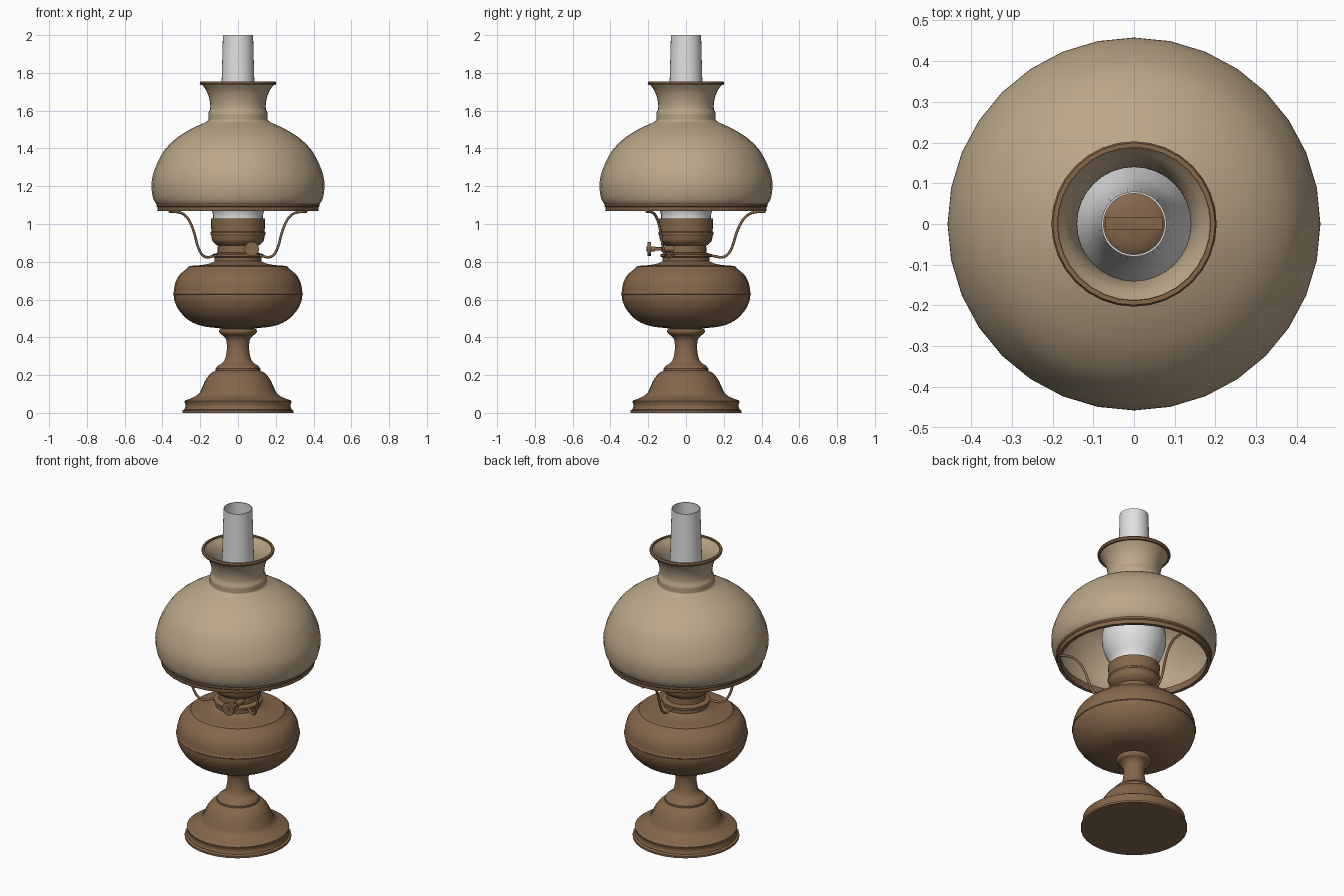
import bpy, bmesh, math
from mathutils import Vector

if "Cube" in bpy.data.objects:
    bpy.data.objects.remove(bpy.data.objects["Cube"])


def material(name, rgb):
    m = bpy.data.materials.new(name)
    m.diffuse_color = (*rgb, 1)
    m.use_nodes = True
    m.node_tree.nodes["Principled BSDF"].inputs["Base Color"].default_value = m.diffuse_color
    return m


BRASS = material("aged_brass", (0.235, 0.136, 0.07))
SHADE = material("tan_glass", (0.50, 0.385, 0.25))
GLASS = material("pale_glass", (0.75, 0.75, 0.75))


def spline(pts, n=4):
    """Smooth a run of (r, z) points with a Catmull-Rom curve."""
    p = [Vector(q) for q in pts]
    if len(p) < 3:
        return p
    p = [2 * p[0] - p[1]] + p + [2 * p[-1] - p[-2]]
    out = []
    for i in range(1, len(p) - 2):
        a, b, c, d = p[i - 1:i + 3]
        for k in range(n):
            t = k / n
            out.append(0.5 * (2 * b + (c - a) * t + (2 * a - 5 * b + 4 * c - d) * t * t
                              + (3 * b - a - 3 * c + d) * t ** 3))
    return out + [p[-2]]


def finish(obj, mat):
    obj.data.materials.append(mat)
    bpy.context.view_layer.objects.active = obj
    for o in bpy.context.selected_objects:
        o.select_set(False)
    obj.select_set(True)
    bpy.ops.object.shade_smooth_by_angle(angle=math.radians(35))
    return obj


def lathe(name, runs, mat, sides=32, loop=False):
    """Spin runs of profile points about z; each run is smoothed by itself."""
    prof = [q for run in runs for q in spline(run)]
    bm = bmesh.new()
    rings = [[bm.verts.new((r * math.cos(math.tau * i / sides), r * math.sin(math.tau * i / sides), z))
              for i in range(sides)] for r, z in prof]
    pairs = list(zip(rings, rings[1:]))
    if loop:
        pairs.append((rings[-1], rings[0]))
    for a, b in pairs:
        for i in range(sides):
            j = (i + 1) % sides
            bm.faces.new((a[i], a[j], b[j], b[i]))
    bmesh.ops.remove_doubles(bm, verts=bm.verts, dist=1e-5)
    bmesh.ops.recalc_face_normals(bm, faces=bm.faces)
    me = bpy.data.meshes.new(name)
    bm.to_mesh(me)
    bm.free()
    obj = bpy.data.objects.new(name, me)
    bpy.context.collection.objects.link(obj)
    return finish(obj, mat)


def shell(name, pts, thick, mat):
    """Thin open lathe: outer profile, then the same profile moved inward."""
    outer = spline(pts)
    inner = []
    for i, q in enumerate(outer):
        t = (outer[min(i + 1, len(outer) - 1)] - outer[max(i - 1, 0)]).normalized()
        inner.append(q + Vector((-t.y, t.x)) * thick)
    runs = [[q] for q in outer] + [[q] for q in reversed(inner)]
    return lathe(name, runs, mat, loop=True)


# Stepped foot and stem
lathe("foot_and_stem", [
    [(0, 0), (0.295, 0)], [(0.295, 0.012), (0.283, 0.018)],
    [(0.283, 0.018), (0.278, 0.04), (0.284, 0.062)],
    [(0.275, 0.068), (0.235, 0.083), (0.205, 0.105), (0.188, 0.14), (0.168, 0.18), (0.145, 0.208), (0.118, 0.224)],
    [(0.118, 0.235), (0.105, 0.25), (0.08, 0.268), (0.066, 0.295), (0.058, 0.34)],
    [(0.058, 0.34), (0.062, 0.385), (0.078, 0.408), (0.09, 0.415)],
    [(0.096, 0.422), (0.1, 0.433), (0.096, 0.443)], [(0.08, 0.447), (0.08, 0.46)], [(0, 0.46)],
], BRASS)

# Oil reservoir
lathe("oil_reservoir", [
    [(0, 0.448), (0.1, 0.448)],
    [(0.1, 0.448), (0.19, 0.46), (0.26, 0.49), (0.31, 0.54), (0.335, 0.59), (0.341, 0.627)],
    [(0.344, 0.63), (0.341, 0.635)],
    [(0.341, 0.635), (0.333, 0.685), (0.31, 0.73), (0.268, 0.766)],
    [(0.262, 0.775), (0.24, 0.779), (0.19, 0.783), (0.15, 0.791), (0.125, 0.803)], [(0, 0.803)],
], BRASS)

# Burner with domed top
lathe("burner", [
    [(0, 0.795), (0.125, 0.795)], [(0.125, 0.822), (0.135, 0.828)], [(0.135, 0.84), (0.108, 0.848)],
    [(0.108, 0.848), (0.107, 0.885)], [(0.12, 0.893), (0.136, 0.912), (0.142, 0.94)],
    [(0.146, 0.945), (0.146, 0.955)], [(0.141, 0.96), (0.144, 1.03)],
    [(0.125, 1.03), (0.12, 1.0)], [(0.105, 1.0), (0.095, 1.04), (0.06, 1.07), (0, 1.08)],
], BRASS)

# Flat wick slot on the burner dome
bpy.ops.mesh.primitive_cube_add(size=1, location=(0, 0.001, 1.07))
wick = bpy.context.object
wick.name = "wick_holder"
wick.scale = (0.14, 0.032, 0.05)
finish(wick, BRASS)

# Glass chimney
shell("glass_chimney", [(0.132, 1.01), (0.135, 1.06), (0.165, 1.13), (0.178, 1.2), (0.168, 1.28), (0.135, 1.39),
                        (0.107, 1.5), (0.094, 1.61), (0.087, 1.75), (0.083, 1.88), (0.08, 2.0)], 0.005, GLASS)

# Lampshade with flared collar
shell("lampshade", [(0.428, 1.1), (0.447, 1.13), (0.457, 1.18), (0.455, 1.24), (0.433, 1.31), (0.39, 1.39),
                    (0.325, 1.455), (0.245, 1.505), (0.165, 1.543), (0.157, 1.562), (0.157, 1.585), (0.147, 1.615),
                    (0.151, 1.66), (0.167, 1.705), (0.193, 1.742)], 0.007, SHADE)
# Brass rims at the top and bottom of the shade
lathe("shade_top_rim", [[(0.188, 1.736), (0.199, 1.736)], [(0.203, 1.746)], [(0.199, 1.755), (0.188, 1.755)]],
      BRASS, loop=True)
lathe("shade_ring", [[(0.405, 1.068), (0.425, 1.068)], [(0.427, 1.072), (0.427, 1.09)], [(0.432, 1.095)],
                     [(0.432, 1.108), (0.405, 1.108)]], BRASS, loop=True)


def tube(name, pts, radius):
    cu = bpy.data.curves.new(name, "CURVE")
    cu.dimensions = "3D"
    cu.bevel_depth = radius
    cu.bevel_resolution = 2
    cu.use_fill_caps = True
    s = cu.splines.new("POLY")
    s.points.add(len(pts) - 1)
    for p, q in zip(s.points, pts):
        p.co = (*q, 1)
    obj = bpy.data.objects.new(name, cu)
    bpy.context.collection.objects.link(obj)
    cu.materials.append(BRASS)


# Three bent wire arms holding the ring
arm = spline([(0.42, 1.066), (0.375, 1.064), (0.335, 1.053), (0.3, 1.02), (0.27, 0.96), (0.245, 0.88),
              (0.22, 0.838), (0.19, 0.824), (0.16, 0.828), (0.12, 0.835)])
for k, deg in enumerate((90, 210, 330)):
    a = math.radians(deg)
    tube(f"wire_arm_{k + 1}", [(r * math.cos(a), r * math.sin(a), z) for r, z in arm], 0.007)


def rod(name, y0, y1, radius, sides=24):
    bpy.ops.mesh.primitive_cylinder_add(vertices=sides, radius=radius, depth=abs(y1 - y0),
                                        location=(0.073, (y0 + y1) / 2, 0.868), rotation=(math.pi / 2, 0, 0))
    o = bpy.context.object
    o.name = name
    finish(o, BRASS)


# Wick adjusting knob
rod("knob_stem", -0.2, -0.05, 0.009, 12)
rod("knob_wheel", -0.203, -0.184, 0.038)
rod("knob_hub", -0.209, -0.165, 0.014, 16)
rod("stem_collar", -0.13, -0.06, 0.017, 16)
